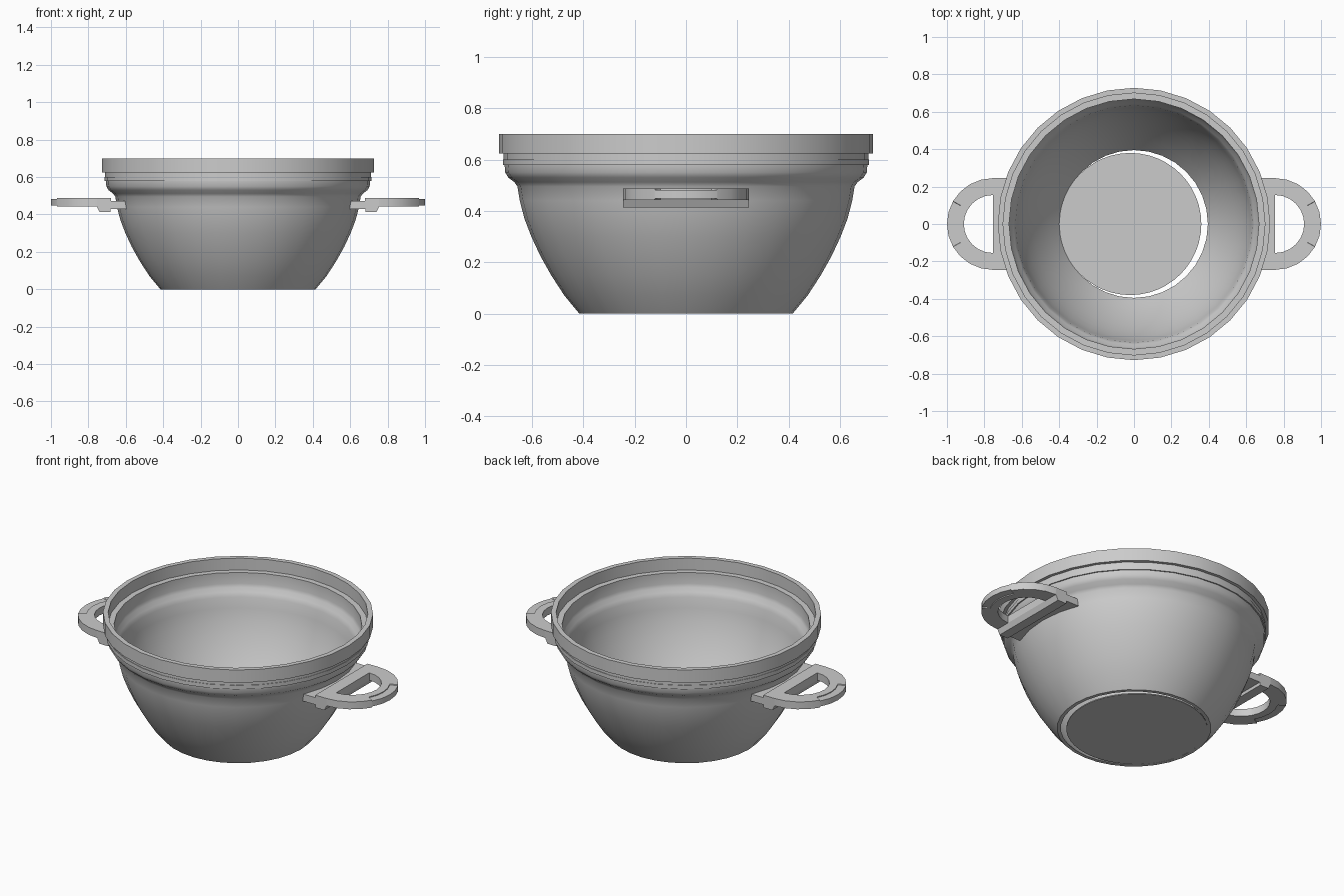
import bpy, bmesh, math

if "Cube" in bpy.data.objects:
    bpy.data.objects.remove(bpy.data.objects["Cube"])

grey = bpy.data.materials.new("plain_grey")
grey.diffuse_color = (0.6, 0.6, 0.6, 1)
grey.use_nodes = True
grey.node_tree.nodes["Principled BSDF"].inputs["Base Color"].default_value = grey.diffuse_color
SEG = 32


def finish(name, bm, angle=None):
    bmesh.ops.recalc_face_normals(bm, faces=bm.faces)
    me = bpy.data.meshes.new(name)
    bm.to_mesh(me)
    bm.free()
    me.materials.append(grey)
    ob = bpy.data.objects.new(name, me)
    bpy.context.collection.objects.link(ob)
    if angle:
        bpy.ops.object.select_all(action='DESELECT')
        ob.select_set(True)
        bpy.context.view_layer.objects.active = ob
        bpy.ops.object.shade_smooth_by_angle(angle=math.radians(angle))
    return ob


def loft(bm, rings, closed):
    """Skin equal-length closed sections; cap the ends of an open run."""
    rows = [[bm.verts.new(p) for p in r] for r in rings]
    n = len(rows[0])
    for i in range(len(rows) if closed else len(rows) - 1):
        a, b = rows[i], rows[(i + 1) % len(rows)]
        for j in range(n):
            k = (j + 1) % n
            bm.faces.new((a[j], a[k], b[k], b[j]))
    if not closed:
        bm.faces.new(rows[0])
        bm.faces.new(rows[-1])


def lathe(name, prof, angle, seg=SEG):
    bm = bmesh.new()
    loft(bm, [[(r * math.cos(t), r * math.sin(t), z) for r, z in prof]
              for t in (2 * math.pi * i / seg for i in range(seg))], True)
    return finish(name, bm, angle)


# Bowl wall: outer curve up to the collar, stepped rim, inner curve back down
outer = [(0.415, 0), (0.473, 0.07), (0.525, 0.15), (0.567, 0.225), (0.602, 0.3),
         (0.629, 0.37), (0.647, 0.44), (0.656, 0.495), (0.668, 0.512),
         (0.692, 0.53), (0.704, 0.55), (0.706, 0.578)]
collar = [(0.713, 0.578), (0.713, 0.601), (0.710, 0.601), (0.710, 0.624),
          (0.728, 0.624), (0.728, 0.70), (0.700, 0.70), (0.700, 0.63),
          (0.668, 0.63), (0.668, 0.565)]
inner = [(0.662, 0.545), (0.645, 0.525), (0.634, 0.50), (0.624, 0.44),
         (0.605, 0.37), (0.578, 0.3), (0.543, 0.225), (0.50, 0.15),
         (0.449, 0.07), (0.395, 0.0)]
lathe("bowl", outer + collar + inner, 32)

# Base disc, sitting slightly off centre inside the foot ring
bm = bmesh.new()
bmesh.ops.create_cone(bm, cap_ends=True, segments=48, radius1=0.38, radius2=0.38, depth=0.006)
bmesh.ops.translate(bm, verts=bm.verts, vec=(-0.02, 0, 0.004))
finish("base_disc", bm, 40)

CX, R_OUT, R_IN = 0.755, 0.245, 0.155
for side, label in ((1, "right"), (-1, "left")):
    # Half-ring grip with a thinner pad at its tip
    bm = bmesh.new()
    angles = [-90, -75, -60, -45, -30, -29.5, -15, 0, 15, 29.5, 30, 45, 60, 75, 90]
    sections = []
    for a in angles:
        t = math.radians(a)
        c, s = math.cos(t), math.sin(t)
        edge = 0.482 if abs(a) < 29.8 else 0.487
        low = 0.449 if abs(a) < 29.8 else 0.443
        sections.append([(side * (CX + r * c), r * s, z) for r, z in
                         ((R_IN, 0.443), (0.20, 0.443), (0.20, low), (R_OUT, low),
                          (R_OUT, edge), (0.20, edge), (0.20, 0.487), (R_IN, 0.487))])
    loft(bm, sections, False)
    bmesh.ops.remove_doubles(bm, verts=bm.verts, dist=0.0001)
    finish("grip_" + label, bm, 25)

    # Bracket bar whose inner end follows the curve of the bowl
    bm = bmesh.new()
    sections = []
    for i in range(11):
        y = R_OUT * (i / 5 - 1)
        x0 = math.sqrt(0.638 ** 2 - y * y)
        sections.append([(side * x, y, z) for x, z in
                         ((x0, 0.43), (0.68, 0.43), (0.683, 0.413), (0.74, 0.413),
                          (CX, 0.443), (CX, 0.487), (0.68, 0.487), (0.68, 0.472), (x0, 0.472))])
    loft(bm, sections, False)
    finish("bracket_" + label, bm)
